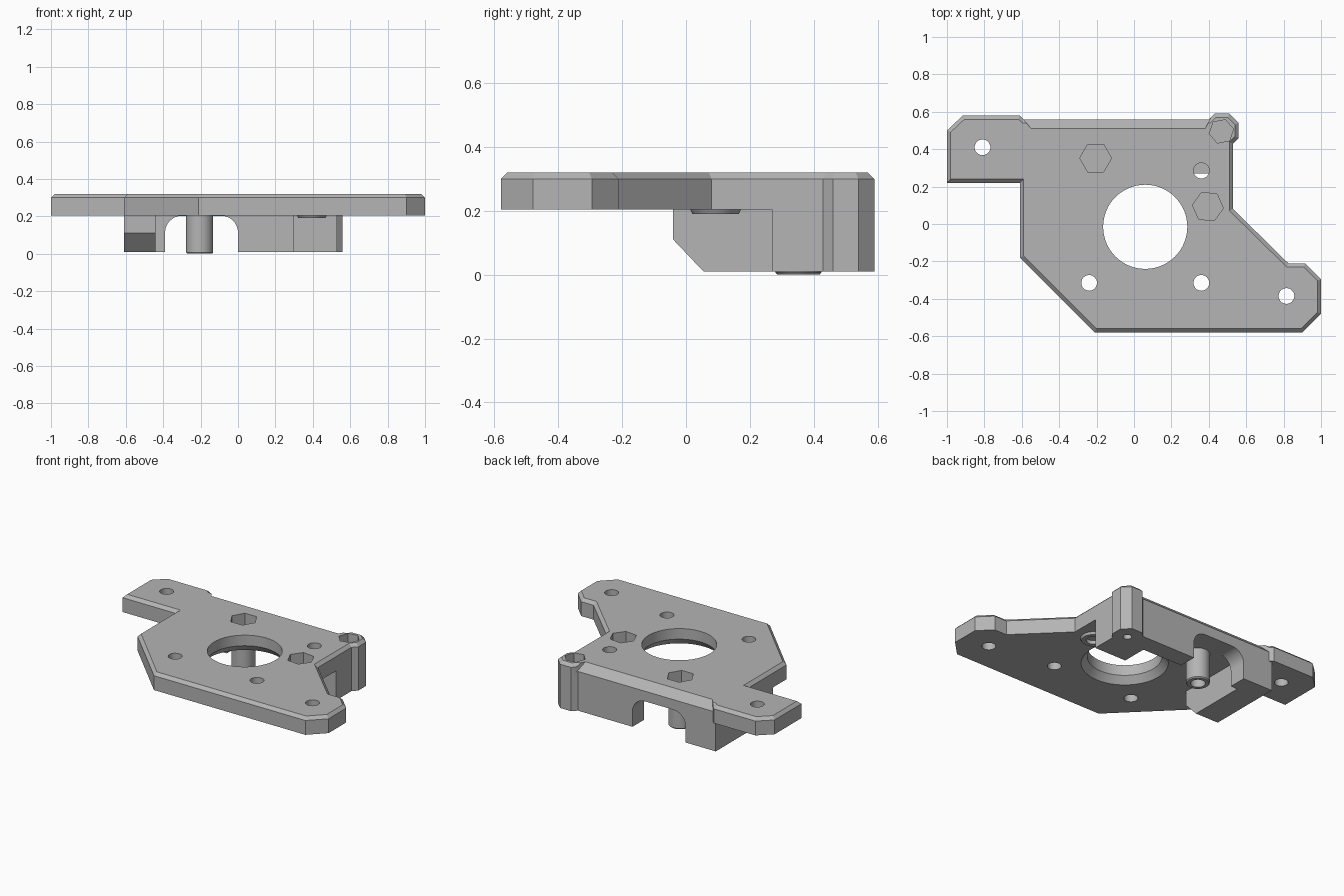
import bpy, bmesh, math
from mathutils import Vector

if "Cube" in bpy.data.objects:
    bpy.data.objects.remove(bpy.data.objects["Cube"])

grey = bpy.data.materials.new("matte_grey")
grey.diffuse_color = (0.46, 0.46, 0.46, 1)
grey.use_nodes = True
grey.node_tree.nodes["Principled BSDF"].inputs["Base Color"].default_value = grey.diffuse_color


def finish(name, bm, cutter=False):
    bmesh.ops.recalc_face_normals(bm, faces=bm.faces)
    me = bpy.data.meshes.new(name)
    bm.to_mesh(me)
    bm.free()
    me.materials.append(grey)
    ob = bpy.data.objects.new(name, me)
    bpy.context.collection.objects.link(ob)
    if cutter:
        ob.hide_render = True
        ob.hide_set(True)
        ob.display_type = 'WIRE'
    return ob


def loft(name, rings, cutter=False):
    """Solid through rings of 3D points with equal counts."""
    bm = bmesh.new()
    loops = [[bm.verts.new(p) for p in r] for r in rings]
    n = len(loops[0])
    for a, b in zip(loops, loops[1:]):
        for i in range(n):
            j = (i + 1) % n
            bm.faces.new((a[i], a[j], b[j], b[i]))
    bm.faces.new(loops[0][::-1])
    bm.faces.new(loops[-1])
    return finish(name, bm, cutter)


def inset(pts, d):
    """Offset a counter-clockwise polygon inward."""
    out = []
    n = len(pts)
    for i in range(n):
        p0, p, p1 = (Vector(pts[k % n]) for k in (i - 1, i, i + 1))
        e0, e1 = (p - p0).normalized(), (p1 - p).normalized()
        n0, n1 = Vector((-e0.y, e0.x)), Vector((-e1.y, e1.x))
        out.append(p + (n0 + n1) * d / (1 + n0.dot(n1)))
    return out


def at_z(pts, z):
    return [(p[0], p[1], z) for p in pts]


def disc(c, r, n=48, turn=0):
    return [(c[0] + r * math.cos(turn + 2 * math.pi * i / n),
             c[1] + r * math.sin(turn + 2 * math.pi * i / n)) for i in range(n)]


def spindle(name, c, levels, n=48, turn=0, cutter=False):
    """Round or hexagonal solid from (radius, height) levels."""
    return loft(name, [at_z(disc(c, r, n, turn), z) for r, z in levels], cutter)


def cut(ob, *cutters):
    for c in cutters:
        m = ob.modifiers.new("cut_" + c.name, 'BOOLEAN')
        m.operation = 'DIFFERENCE'
        m.solver = 'EXACT'
        m.object = c


BOT, TOP, LOW = 0.205, 0.32, 0.01

# Main plate with chamfered upper rim
outline = [(-1, 0.22), (-0.61, 0.22), (-0.61, -0.18), (-0.21, -0.58), (0.9, -0.58),
           (1, -0.48), (1, -0.295), (0.915, -0.21), (0.825, -0.21), (0.53, 0.08),
           (0.53, 0.43), (0.56, 0.46), (0.56, 0.54), (0.51, 0.59), (0.43, 0.59),
           (0.40, 0.56), (-0.59, 0.56), (-0.61, 0.58), (-0.915, 0.58), (-1, 0.5)]
plate = loft("plate", [at_z(outline, BOT), at_z(outline, TOP - 0.02),
                       at_z(inset(outline, 0.02), TOP)])

# Wide chamfer along the back edge
wedge = [(0.505, 0.325), (0.60, 0.325), (0.60, 0.23)]
back_chamfer = loft("back_chamfer_cutter", [
    [(-0.62 + (0.56 - y) * 0.8 + 0.03, y, z) for y, z in wedge],
    [(0.42 - (0.59 - y) * 0.5, y, z) for y, z in wedge]], True)

# Motor opening, wider at the underside
opening = spindle("opening_cutter", (0.06, -0.015),
                  [(0.262, 0.15), (0.262, BOT), (0.225, 0.25), (0.225, 0.4)], 64, 0, True)
cut(plate, back_chamfer, opening)

# Plain screw holes
for i, c in enumerate([(-0.81, 0.41), (0.36, 0.285), (-0.24, -0.315),
                       (0.36, -0.315), (0.815, -0.385)]):
    cut(plate, spindle(f"screw_hole_cutter_{i}", c, [(0.042, 0.1), (0.042, 0.4)], 32, 0, True))

# Hexagonal nut pockets in the top
post_c, seat_c, boss_c = (-0.205, 0.352), (0.395, 0.093), (0.467, 0.495)
for i, (c, r, a) in enumerate([(post_c, 0.085, 0), (seat_c, 0.083, -6), (boss_c, 0.066, 11)]):
    cut(plate, spindle(f"nut_pocket_cutter_{i}", c, [(r, 0.23), (r, 0.4)],
                       6, math.radians(a), True))

# Corner block under the plate
block = [(0.295, 0.27), (0.53, 0.27)] + outline[10:16] + [(0.295, 0.56)]
corner_block = loft("corner_block", [at_z(block, LOW), at_z(block, BOT)])
cut(corner_block, spindle("block_hole_cutter", boss_c, [(0.026, -0.1), (0.026, 0.18)], 32, 0, True))

# Back wall with a rounded archway
arch = [(-0.39, LOW)]
for cx, a0 in ((-0.30, 180), (-0.09, 90)):
    for k in range(9):
        a = math.radians(a0 - k * 90 / 8)
        arch.append((cx + 0.09 * math.cos(a), 0.113 + 0.09 * math.sin(a)))
arch.append((0.0, LOW))
wall = [(-0.61, LOW)] + arch + [(0.295, LOW), (0.295, BOT), (-0.61, BOT)]
back_wall = loft("back_wall", [[(x, y, z) for x, z in wall] for y in (0.44, 0.56)])

# Side rib with sloped front foot
rib = [(-0.04, BOT), (-0.04, 0.11), (0.055, LOW), (0.44, LOW), (0.44, BOT)]
side_rib = loft("side_rib", [[(x, y, z) for y, z in rib] for x in (-0.61, -0.44)])

# Screw post and short seat ring under the plate, both bored
post = spindle("screw_post", post_c, [(0.066, 0), (0.072, 0.007), (0.072, BOT)])
seat = spindle("seat_ring", seat_c, [(0.072, 0.19), (0.08, BOT)])
for ob, c in ((post, post_c), (seat, seat_c)):
    bore = spindle(ob.name + "_bore_cutter", c, [(0.045, -0.1), (0.045, 0.215)], 32, 0, True)
    cut(ob, bore)
    cut(plate, bore)

# Smooth the round surfaces while keeping edges crisp
for ob in (plate, corner_block, back_wall, post, seat):
    bpy.ops.object.select_all(action='DESELECT')
    ob.select_set(True)
    bpy.context.view_layer.objects.active = ob
    for m in list(ob.modifiers):
        bpy.ops.object.modifier_apply(modifier=m.name)
    bpy.ops.object.shade_smooth_by_angle(angle=math.radians(25))
